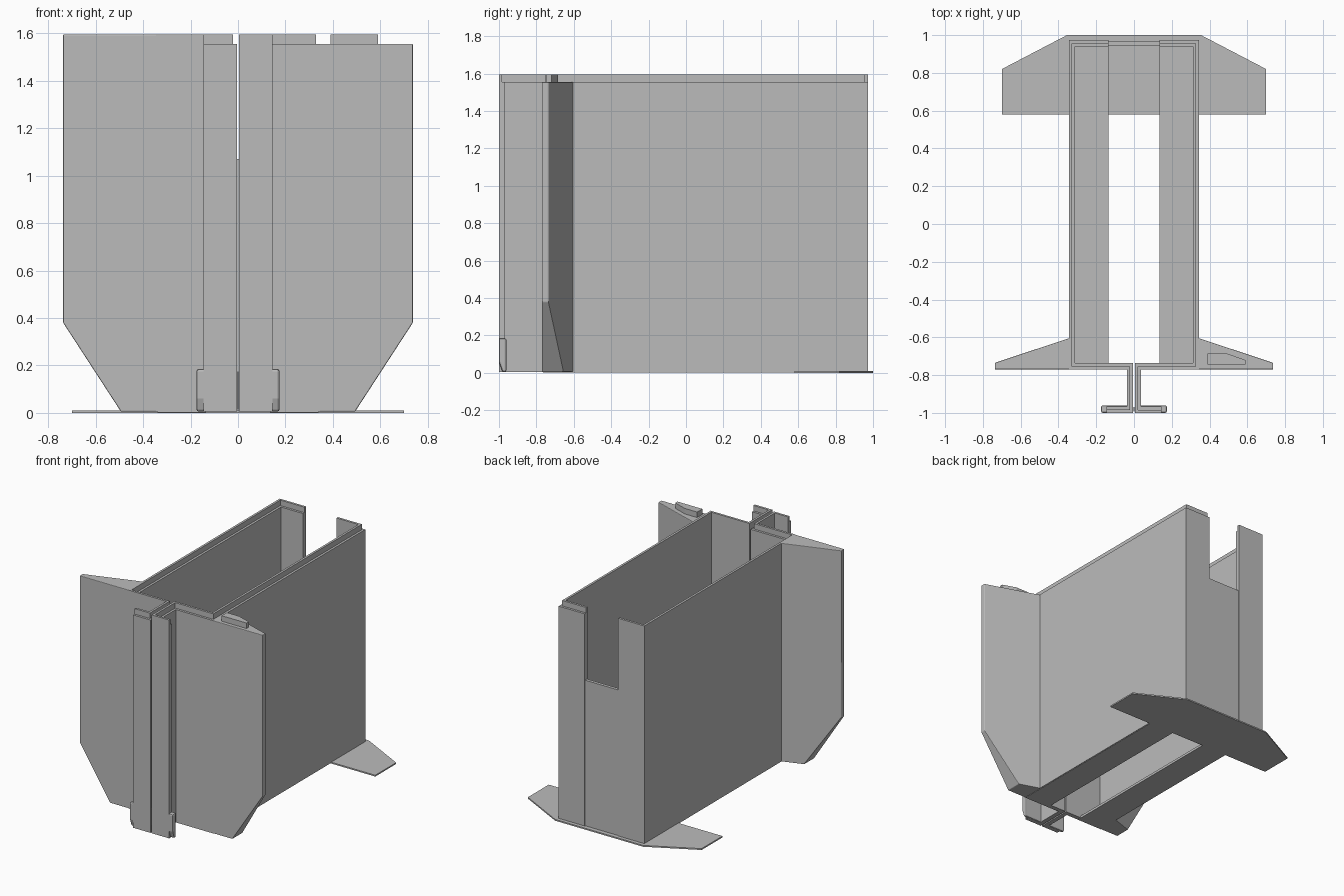
import bpy, bmesh
from mathutils import Vector

cube = bpy.data.objects.get("Cube")
if cube:
    bpy.data.objects.remove(cube)

grey = bpy.data.materials.new("plain_grey")
grey.use_nodes = True
colour = (0.5, 0.5, 0.5, 1)
grey.diffuse_color = colour
grey.node_tree.nodes["Principled BSDF"].inputs["Base Color"].default_value = colour

SHOULDER, TOP, THICK = 1.555, 1.595, 0.033


def prism(name, outline, z0, z1, side=1, cut=None, bevel=0):
    """Extrude a plan outline; side -1 mirrors it; cut is a (point, normal) plane."""
    bm = bmesh.new()
    face = bm.faces.new([bm.verts.new((x, y, z0)) for x, y in outline])
    grown = bmesh.ops.extrude_face_region(bm, geom=[face])["geom"]
    for v in grown:
        if isinstance(v, bmesh.types.BMVert):
            v.co.z = z1
    if cut:
        geom = bm.verts[:] + bm.edges[:] + bm.faces[:]
        bmesh.ops.bisect_plane(bm, geom=geom, plane_co=cut[0], plane_no=cut[1], clear_outer=True)
        bmesh.ops.holes_fill(bm, edges=[e for e in bm.edges if e.is_boundary])
    for v in bm.verts:
        v.co.x *= side
    bmesh.ops.recalc_face_normals(bm, faces=bm.faces)
    mesh = bpy.data.meshes.new(name)
    bm.to_mesh(mesh)
    bm.free()
    mesh.materials.append(grey)
    obj = bpy.data.objects.new(name, mesh)
    bpy.context.collection.objects.link(obj)
    if bevel:
        mod = obj.modifiers.new("soft_edges", "BEVEL")
        mod.width, mod.segments, mod.limit_method = bevel, 2, "ANGLE"
    return obj


def rect(x0, x1, y0, y1):
    return [(x0, y0), (x1, y0), (x1, y1), (x0, y1)]


def offset(path, d):
    """Shift a right-angled path to its right-hand side by d."""
    pts = [Vector(p) for p in path]
    dirs = [(b - a).normalized() for a, b in zip(pts, pts[1:])]
    rights = [Vector((v.y, -v.x)) for v in dirs]
    out = []
    for i, p in enumerate(pts):
        if i in (0, len(pts) - 1):
            out.append(p + rights[min(i, len(rights) - 1)] * d)
        else:
            out.append(p + (rights[i - 1] + rights[i]) * d)
    return [tuple(p) for p in out]


# Plan of one half: back return, side wall, front wall, web, clip flange
wall = [(0.135, 0.973), (0.345, 0.973), (0.345, -0.77),
        (0.038, -0.77), (0.038, -0.967), (0.145, -0.967)]
wing = [(0.34, -0.77), (0.737, -0.77), (0.737, -0.735), (0.345, -0.605), (0.34, -0.605)]
key = [(0.39, -0.745), (0.59, -0.745), (0.59, -0.72), (0.49, -0.685), (0.39, -0.685)]
slope = (Vector((0.737, 0, 0.38)), Vector((0.38, 0, -0.247)))

for side, label in ((1, "left"), (-1, "right")):
    # Stepped wall: the two skins end at different heights so units stack
    outer_top, inner_top = (SHOULDER, TOP) if side == 1 else (TOP, SHOULDER)
    middle = offset(wall, THICK / 2)
    inner = offset(wall, THICK)
    prism(label + "_outer_skin", wall + middle[::-1], 0.005, outer_top, side)
    prism(label + "_inner_skin", middle + inner[::-1], 0.005, inner_top, side)

    # Tapered front wing with sloping lower corner
    wing_obj = prism(label + "_wing", wing, 0.005, outer_top, side, slope, 0.006)
    if side == 1:
        prism("stacking_peg", key, SHOULDER - 0.01, TOP, side)
    else:
        cutter = prism("socket_cutter", key, TOP - 0.045, TOP + 0.05, side)
        cutter.hide_render = True
        cutter.hide_viewport = True
        cutter.display_type = "WIRE"
        mod = wing_obj.modifiers.new("socket", "BOOLEAN")
        mod.operation, mod.object, mod.solver = "DIFFERENCE", cutter, "EXACT"
        # Bake the socket, then drop the helper
        bpy.context.view_layer.update()
        graph = bpy.context.evaluated_depsgraph_get()
        baked = bpy.data.meshes.new_from_object(wing_obj.evaluated_get(graph))
        wing_obj.modifiers.clear()
        wing_obj.data = baked
        bpy.data.objects.remove(cutter)

    # Thickened clip foot with a chamfered front toe
    toe = (Vector((0, -1, 0.06)), Vector((0, -0.06, -0.02)))
    prism(label + "_clip_foot", rect(0.003, 0.175, -1.0, -0.96), 0.005, 0.185, side, toe, 0.01)
    # Floor strip
    prism(label + "_floor_strip", rect(0.135, 0.34, -0.765, 0.97), 0.002, 0.02, side)

# Low panel closing the back opening
prism("back_panel", rect(-0.14, 0.14, 0.945, 0.968), 0.0, 1.07)

# Thin stabilising base plate
half = [(0.7, 0.58), (0.7, 0.82), (0.355, 1.0)]
prism("base_plate", half + [(-x, y) for x, y in half[::-1]], 0.0, 0.01)
